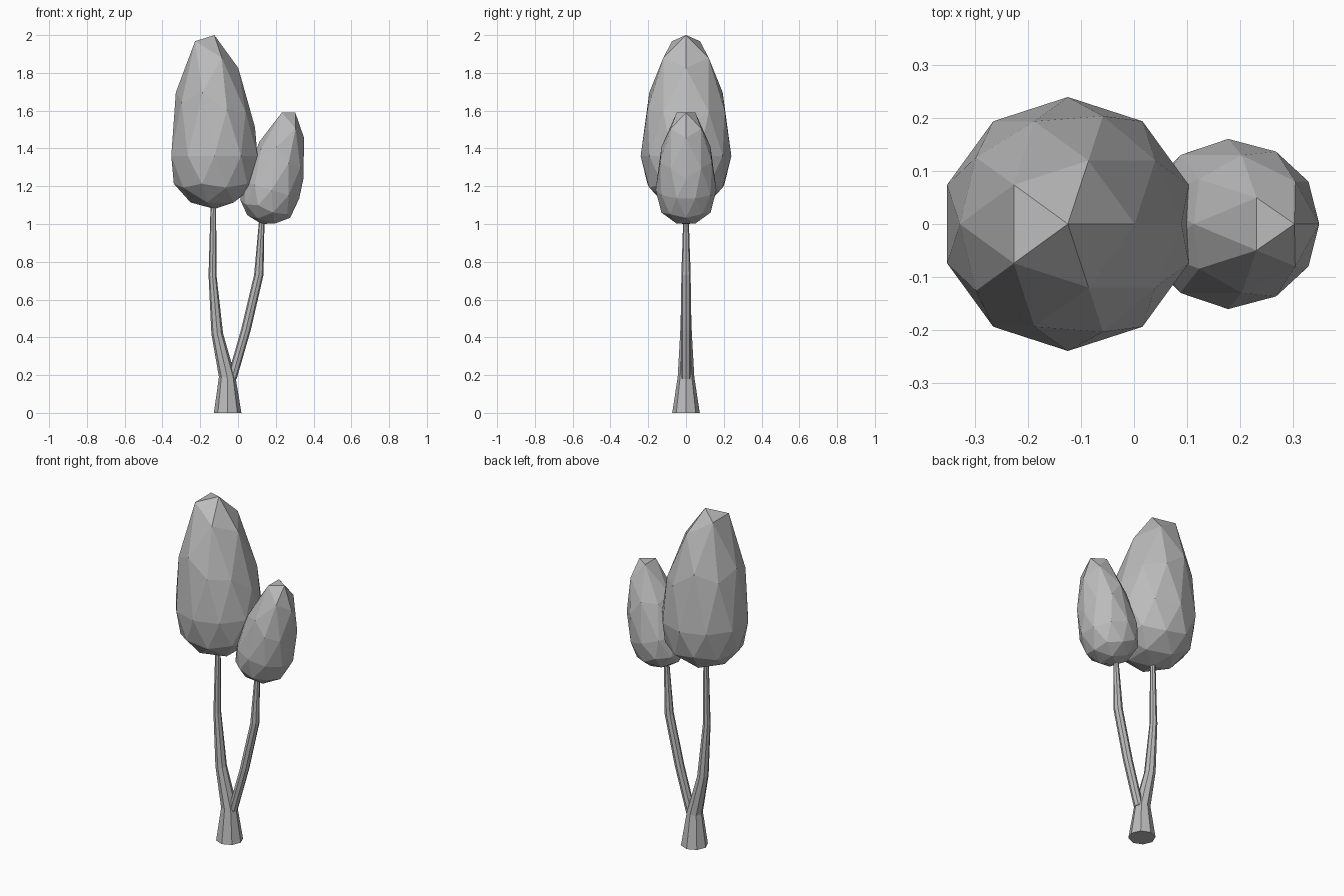
import bpy
import bmesh
import math

cube = bpy.data.objects.get("Cube")
if cube:
    bpy.data.objects.remove(cube, do_unlink=True)

grey = bpy.data.materials.new("plain grey")
grey.use_nodes = True
colour = (0.5, 0.5, 0.5, 1)
grey.diffuse_color = colour
grey.node_tree.nodes["Principled BSDF"].inputs["Base Color"].default_value = colour


def make_object(name, bm):
    bmesh.ops.recalc_face_normals(bm, faces=bm.faces)
    mesh = bpy.data.meshes.new(name)
    bm.to_mesh(mesh)
    bm.free()
    mesh.materials.append(grey)
    obj = bpy.data.objects.new(name, mesh)
    bpy.context.collection.objects.link(obj)
    return obj


def crown(name, location, scale=1.0, tilt=0.0):
    """Faceted egg with a lopsided tip, its origin at the widest ring."""
    bm = bmesh.new()
    bmesh.ops.create_icosphere(bm, subdivisions=2, radius=1)
    for v in bm.verts:
        height = v.co.z
        v.co.x *= 0.24
        v.co.y *= 0.24
        if height < -0.01:
            v.co.z = -0.28 * abs(height) ** 0.8
        else:
            v.co.z = 0.64 * height
            # right shoulder slopes down, left of the tip is lifted
            if (height > 0.4 and v.co.x > 0) or height > 0.8:
                v.co.z -= 0.62 * v.co.x
    obj = make_object(name, bm)
    obj.location = location
    obj.scale = (scale, scale, scale)
    obj.rotation_euler.y = math.radians(tilt)


def stem(name, path, sides=8):
    """Tapered limb through rings given as (x, z, radius)."""
    bm = bmesh.new()
    rings = []
    for x, z, r in path:
        angles = [2 * math.pi * i / sides for i in range(sides)]
        rings.append([bm.verts.new((x + r * math.cos(a), r * math.sin(a), z))
                      for a in angles])
    for low, high in zip(rings, rings[1:]):
        for i in range(sides):
            j = (i + 1) % sides
            bm.faces.new((low[i], low[j], high[j], high[i]))
    bm.faces.new(rings[0][::-1])
    bm.faces.new(rings[-1])
    make_object(name, bm)


# Trunk with its flared foot, and the side branch
stem("trunk", [(-0.055, 0, 0.073), (-0.057, 0.19, 0.044), (-0.11, 0.42, 0.031),
               (-0.135, 0.73, 0.021), (-0.13, 1.14, 0.014)])
stem("branch", [(-0.033, 0.18, 0.026), (0.042, 0.44, 0.026),
                (0.11, 0.73, 0.025), (0.128, 1.06, 0.013)])

# Foliage
crown("large_crown", (-0.125, 0, 1.36))
crown("small_crown", (0.178, 0, 1.18), 0.67, 17)
